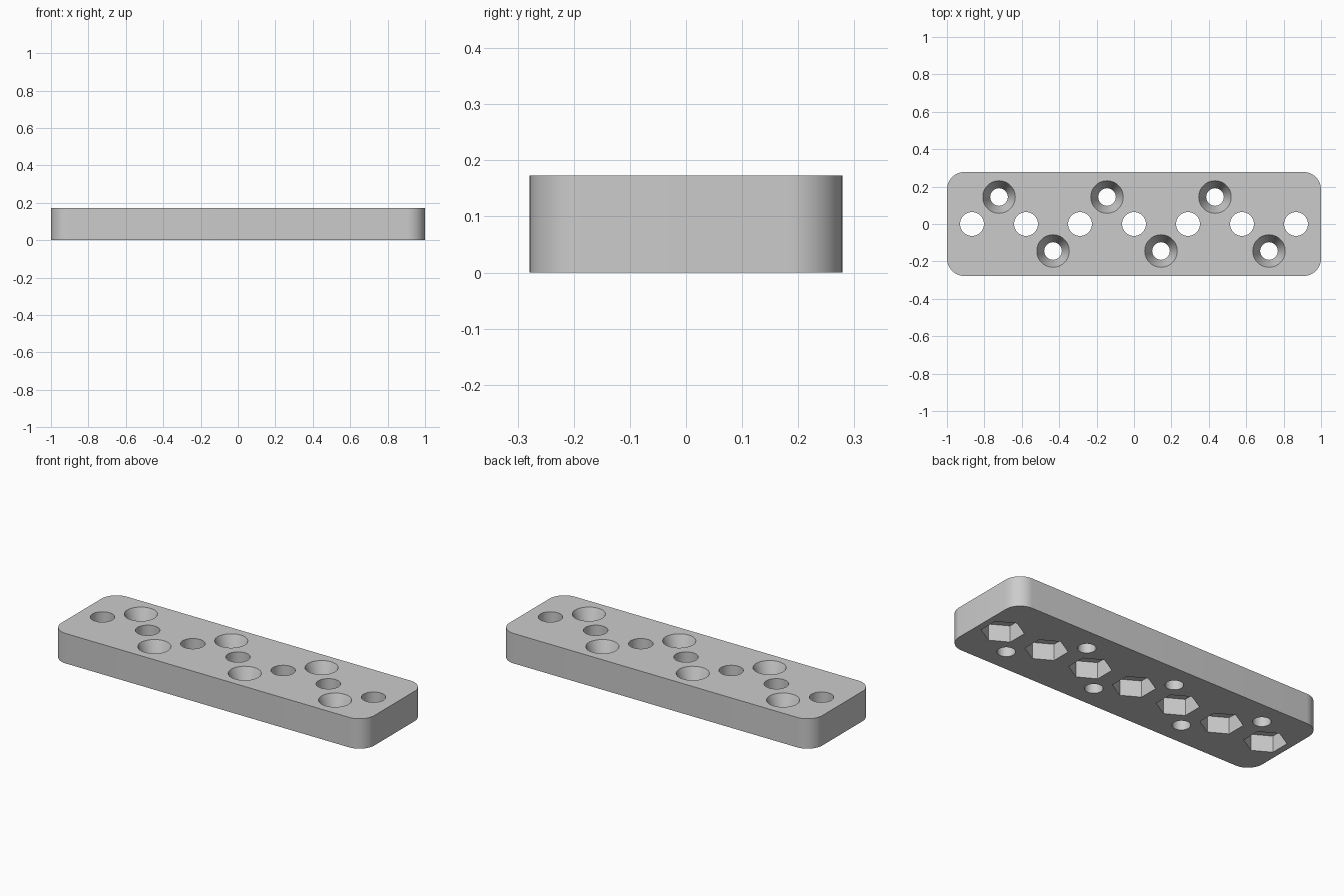
import bpy
import bmesh
import math
from mathutils import Matrix

cube = bpy.data.objects.get("Cube")
if cube:
    bpy.data.objects.remove(cube, do_unlink=True)

LENGTH, WIDTH, HEIGHT = 2.0, 0.557, 0.173
PITCH = 2 / 6.928          # spacing of the centre holes
CORNER = 0.095
NUT_DEPTH = 0.094
SINK_DEPTH = 0.1

grey = bpy.data.materials.new("plain_grey")
grey.use_nodes = True
colour = (0.6, 0.6, 0.6, 1)
grey.diffuse_color = colour
grey.node_tree.nodes["Principled BSDF"].inputs["Base Color"].default_value = colour


def make_object(name, bm):
    mesh = bpy.data.meshes.new(name)
    bmesh.ops.recalc_face_normals(bm, faces=bm.faces[:])
    bm.to_mesh(mesh)
    bm.free()
    mesh.materials.append(grey)
    obj = bpy.data.objects.new(name, mesh)
    bpy.context.collection.objects.link(obj)
    return obj


def add_prism(bm, x, y, profile, sides, turn=0.0):
    """Stack rings of (radius, height) into one closed round or polygonal solid."""
    rings = []
    for radius, z in profile:
        angles = [turn + math.tau * i / sides for i in range(sides)]
        rings.append([bm.verts.new((x + radius * math.cos(a), y + radius * math.sin(a), z))
                      for a in angles])
    for low, high in zip(rings, rings[1:]):
        for i in range(sides):
            j = (i + 1) % sides
            bm.faces.new((low[i], low[j], high[j], high[i]))
    bm.faces.new(rings[0][::-1])
    bm.faces.new(rings[-1])


def make_cutter(name, places, profile, sides, turn=0.0):
    bm = bmesh.new()
    for x, y in places:
        add_prism(bm, x, y, profile, sides, turn)
    obj = make_object(name, bm)
    obj.hide_render = True
    return obj


# Plate with rounded upright corners
bm = bmesh.new()
bmesh.ops.create_cube(bm, size=1, matrix=Matrix.Translation((0, 0, HEIGHT / 2))
                      @ Matrix.Diagonal((LENGTH, WIDTH, HEIGHT, 1)))
upright = [e for e in bm.edges if abs(e.verts[0].co.z - e.verts[1].co.z) > 0.1]
bmesh.ops.bevel(bm, geom=upright, offset=CORNER, segments=12, profile=0.5, affect='EDGES')
plate = make_object("mounting_plate", bm)

# Hole positions: a centre row, and screws alternating either side of it
centres = [(i * PITCH, 0) for i in range(-3, 4)]
screws = [((i - 2.5) * PITCH, PITCH / 2 * (1 if i % 2 == 0 else -1)) for i in range(6)]

# Cutters: bolt holes, nut pockets underneath, countersunk screw holes
over = 0.05
cutters = [
    make_cutter("bolt_hole_cutter", centres, [(0.064, -over), (0.064, HEIGHT + over)], 48),
    make_cutter("nut_pocket_cutter", centres, [(0.111, -over), (0.111, NUT_DEPTH)], 6, math.pi / 2),
    make_cutter("screw_hole_cutter", screws,
                [(0.047, -over), (0.047, HEIGHT - SINK_DEPTH), (0.087, HEIGHT), (0.087, HEIGHT + over)], 48),
]

# Cut the plate
bpy.ops.object.select_all(action='DESELECT')
bpy.context.view_layer.objects.active = plate
plate.select_set(True)
for cutter in cutters:
    mod = plate.modifiers.new(cutter.name, 'BOOLEAN')
    mod.operation = 'DIFFERENCE'
    mod.solver = 'EXACT'
    mod.object = cutter
    bpy.ops.object.modifier_apply(modifier=mod.name)
for cutter in cutters:
    bpy.data.objects.remove(cutter, do_unlink=True)

bpy.ops.object.shade_smooth_by_angle(angle=math.radians(20))
